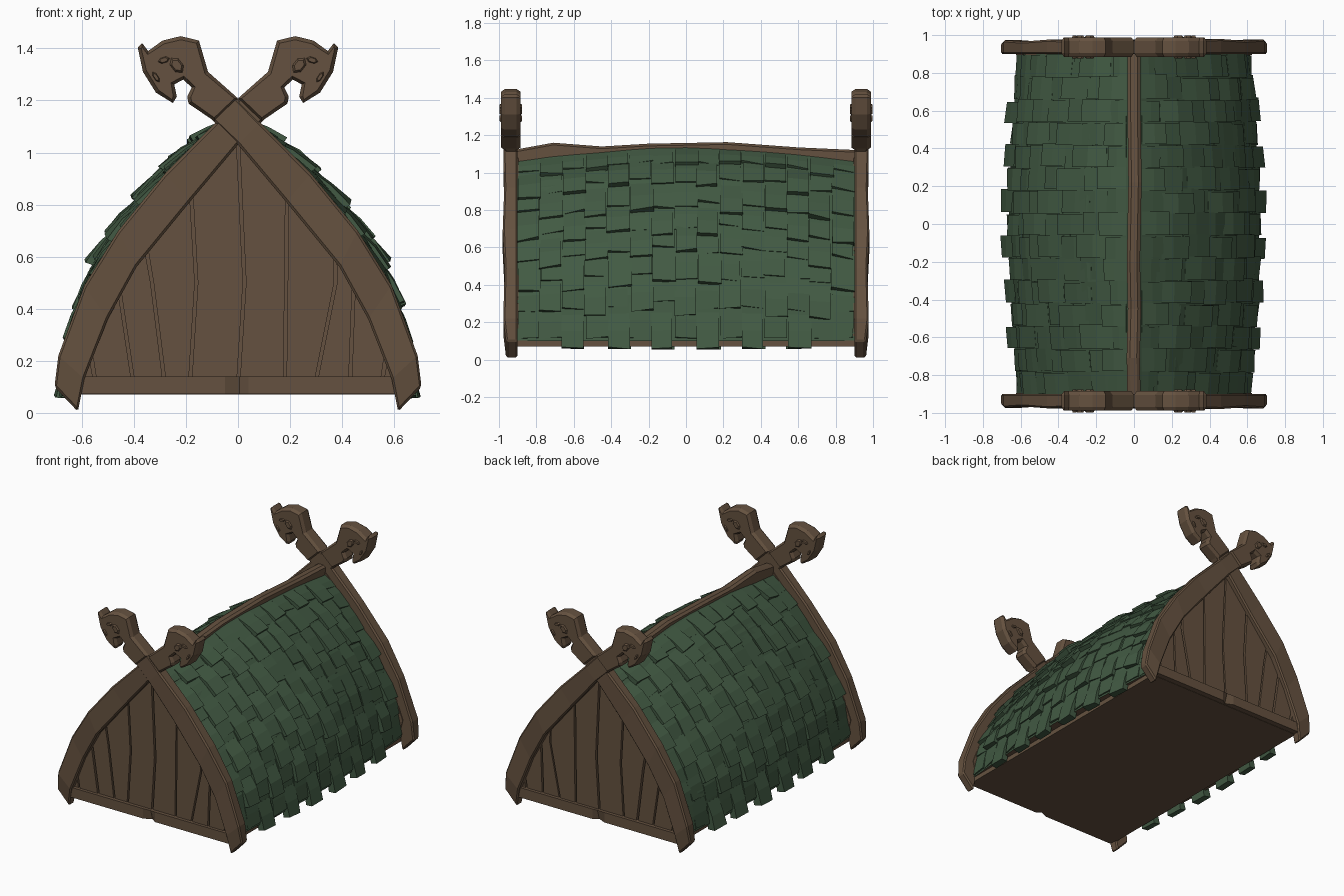
import bpy, bmesh, math, random
from mathutils import Vector

if "Cube" in bpy.data.objects:
    bpy.data.objects.remove(bpy.data.objects["Cube"])

random.seed(7)


def material(name, col):
    m = bpy.data.materials.new(name)
    m.diffuse_color = (*col, 1)
    m.use_nodes = True
    m.node_tree.nodes["Principled BSDF"].inputs["Base Color"].default_value = m.diffuse_color
    return m


WOOD = material("brown wood", (0.130, 0.083, 0.050))
GREEN = material("green shingle", (0.054, 0.102, 0.056))


def finish(name, bm, *mats):
    bmesh.ops.recalc_face_normals(bm, faces=bm.faces)
    me = bpy.data.meshes.new(name)
    bm.to_mesh(me)
    bm.free()
    for m in mats:
        me.materials.append(m)
    ob = bpy.data.objects.new(name, me)
    bpy.context.collection.objects.link(ob)
    return ob


def loft(bm, rings):
    """Join equal-length closed rings and cap both ends."""
    vs = [[bm.verts.new(p) for p in r] for r in rings]
    n = len(vs[0])
    for a, b in zip(vs, vs[1:]):
        for i in range(n):
            bm.faces.new((a[i], a[(i + 1) % n], b[(i + 1) % n], b[i]))
    return [bm.faces.new(vs[0]), bm.faces.new(vs[-1])]


def chamfer(ob, w):
    m = ob.modifiers.new("chamfer", 'BEVEL')
    m.width, m.segments, m.limit_method = w, 1, 'ANGLE'
    m.angle_limit = math.radians(50)


def lerp_list(pts, t):
    t = t * (len(pts) - 1)
    i = max(0, min(len(pts) - 2, int(math.floor(t))))
    return Vector(pts[i]).lerp(Vector(pts[i + 1]), t - i)


# Roof surface: eave-to-ridge curve in the middle and at the gables
MID = [(.655, .10), (.62, .35), (.545, .58), (.42, .77), (.25, .97), (.02, 1.135)]
END = [(.605, .10), (.57, .31), (.485, .51), (.36, .71), (.20, .90), (.02, 1.06)]


def roof(s, y, off=0.0):
    b = max(0, 1 - (abs(y) / .91) ** 1.6)
    f = lambda u: lerp_list(END, u).lerp(lerp_list(MID, u), b)
    p, d = f(s), (f(s + .04) - f(s - .04)).normalized()
    return Vector((p.x + d.y * off, y, p.y - d.x * off))


# Roof body
bm = bmesh.new()
rings = []
for k in range(13):
    y = -.905 + 1.81 * k / 12
    side = [roof(i / 10, y, .008) for i in range(11)]
    rings.append(side + [Vector((-p.x, p.y, p.z)) for p in reversed(side)])
loft(bm, rings)
bmesh.ops.recalc_face_normals(bm, faces=bm.faces)
for f in bm.faces:
    if abs(f.normal.y) > .9 or f.normal.z < -.8:
        f.material_index = 1
finish("roof_body", bm, GREEN, WOOD)

# Shingles: wedges, lifted at their lower edge
bm = bmesh.new()
ROWS, COLS = 8, 15
W = 1.8 / COLS
for sx in (1, -1):
    for r in range(ROWS):
        for c in range(COLS):
            y0 = -.9 + c * W + random.uniform(-.006, .006)
            y1 = y0 + W * random.uniform(.92, 1.06)
            y0, y1 = max(y0, -.9), min(y1, .9)
            raised = (r + c) % 2 == 0 and random.random() < .8
            lo = r / ROWS + random.uniform(-.02, .02)
            if r == 0:
                raised = c % 2 == 0 and 0 < c < COLS - 1
                lo = -.035 if raised else .012
            elif not raised:
                lo += .03
            hi = min(lo + 1.25 / ROWS, .985)
            h = random.uniform(.030, .046) if raised else random.uniform(.012, .022)
            tilt = random.uniform(-.006, .006)
            ring = []
            for y, t in ((y0, tilt), (y1, -tilt)):
                q = [roof(lo, y, -.01), roof(lo + t, y, h + t),
                     roof((lo + hi) / 2, y, h * .6 + .006), roof(hi, y, .009), roof(hi, y, -.01)]
                ring.append([Vector((sx * p.x, p.y, p.z)) for p in q])
            loft(bm, ring)
finish("roof_shingles", bm, GREEN)

# Floor slab
bm = bmesh.new()
loft(bm, [[(x, y, z) for x, z in ((-.61, .07), (.61, .07), (.61, .115), (-.61, .115))]
          for y in (-.92, .92)])
finish("floor", bm, WOOD)

# Ridge beam
bm = bmesh.new()
loft(bm, [[(-.035 + j, y, z - .08), (.035 + j, y, z - .08), (.035 + j, y, z - .012),
           (.018 + j, y, z), (-.018 + j, y, z), (-.035 + j, y, z - .012)]
          for y, z, j in ((-.93, 1.12, 0), (-.71, 1.16, -.004), (-.45, 1.14, .002),
                          (-.2, 1.155, -.003), (.22, 1.163, .005), (.6, 1.135, 0), (.93, 1.12, 0))])
finish("ridge_beam", bm, WOOD)

# Gable board stations: outer edge, inner edge, front depth
BOARD = [((.705, .10), (.615, .005), .960), ((.69, .22), (.59, .13), .975),
         ((.59, .49), (.50, .36), .968), ((.46, .70), (.39, .56), .978),
         ((.28, .92), (.185, .81), .970), ((.085, 1.115), (0, 1.03), .975),
         ((-.03, 1.235), (-.12, 1.145), .972)]
# Beast head outline, neck first
HEAD = [(0, 1.208), (.115, 1.31), (.15, 1.43), (.22, 1.447), (.29, 1.43), (.345, 1.39),
        (.368, 1.42), (.385, 1.403), (.365, 1.31), (.315, 1.23), (.25, 1.19), (.235, 1.215),
        (.245, 1.262), (.21, 1.28), (.178, 1.25), (.195, 1.215), (.19, 1.188), (.09, 1.12)]
# Plank seams on the gable wall: x at z = 1.0, 0.5, 0.1
SEAMS = [(-.78, -.62, -.545), (-.66, -.46, -.40), (-.44, -.33, -.28), (-.19, -.16, -.185),
         (0, .025, 0), (.19, .185, .18), (.36, .375, .295), (.40, .50, .43), (.42, .48, .585)]
SEAMS = [(-.9, -.75, -.60)] + SEAMS[:7] + [(.62, .47, .42), (.80, .62, .55), (.9, .75, .60)]
SEAMS[8] = (.60, .445, .43)


def slope(x):
    """Height of the gable board's middle line above x."""
    c = [((o[0] + i[0]) / 2, (o[1] + i[1]) / 2) for o, i, _ in BOARD[1:]]
    x = abs(x)
    for (xa, za), (xb, zb) in zip(c, c[1:]):
        if xb <= x <= xa:
            return za + (zb - za) * (x - xa) / (xb - xa)
    return .10


def seam(k, z):
    a, b, c = SEAMS[k]
    return b + (a - b) * (z - .5) / .5 if z > .5 else c + (b - c) * (z - .1) / .4


for end, sy in (("front", -1), ("back", 1)):
    # Crossed gable boards
    for side, sx in (("right", 1), ("left", -1)):
        bm = bmesh.new()
        e = .002 * sx
        loft(bm, [[(sx * o[0], sy * (d + e), o[1]), (sx * i[0], sy * (d + e), i[1]),
                   (sx * i[0], sy * .90, i[1]), (sx * o[0], sy * .90, o[1])]
                  for o, i, d in BOARD])
        chamfer(finish(f"{end}_{side}_gable_board", bm, WOOD), .009)

        # Carved head, with faces stepped outwards
        bm = bmesh.new()
        caps = loft(bm, [[(sx * x, sy * y, z) for x, z in HEAD] for y in (.905, .968)])
        bmesh.ops.recalc_face_normals(bm, faces=bm.faces)
        bmesh.ops.inset_individual(bm, faces=caps, thickness=.014, depth=.020)
        # Brow, eye and cheek ridges
        for cx, cz, rx, rz, ang in ((.285, 1.355, .030, .016, -.3), (.235, 1.335, .045, .03, .9),
                                    (.315, 1.29, .03, .012, 1.0)):
            rs = []
            for y, k in ((.876, .55), (.895, 1), (.978, 1), (.998, .55)):
                ring = []
                for j in range(6):
                    t = j * math.pi / 3
                    u, v = rx * k * math.cos(t), rz * k * math.sin(t)
                    ring.append((sx * (cx + u * math.cos(ang) - v * math.sin(ang)), sy * y,
                                 cz + u * math.sin(ang) + v * math.cos(ang)))
                rs.append(ring)
            loft(bm, rs)
        finish(f"{end}_{side}_beast_head", bm, WOOD)

    # Gable planks, separated by narrow gaps
    bm = bmesh.new()
    for k in range(len(SEAMS) - 1):
        g = .006
        zs = [.1 + .04 * i for i in range(25)]
        left = [(seam(k, z) + g, z) for z in zs]
        right = [(seam(k + 1, z) - g, z) for z in zs]
        left = [p for p in left if p[1] <= slope(p[0])]
        right = [p for p in right if p[1] <= slope(p[0])]
        if not left or not right:
            continue
        top = [(x, slope(x)) for x in (left[-1][0], right[-1][0])]
        keep = lambda ps: [p for p in ps if p[1] in (zs[0], zs[10])]
        outline = keep(left) + top + keep(right)[::-1]
        y = .936 + random.uniform(-.003, .003)
        loft(bm, [[(x, sy * d, z) for x, z in outline] for d in (.895, y)])
    bmesh.ops.remove_doubles(bm, verts=bm.verts, dist=.0005)
    finish(f"{end}_gable_planks", bm, WOOD)

    # Sill beam with a chip in the middle
    bm = bmesh.new()
    loft(bm, [[(x, sy * d, .14), (x, sy * (d - c), .072), (x, sy * .89, .072), (x, sy * .89, .14)]
              for x, d, c in ((-.61, .958, 0), (-.05, .958, 0), (.005, .955, .022),
                              (.04, .958, 0), (.61, .958, 0))])
    finish(f"{end}_sill_beam", bm, WOOD)
